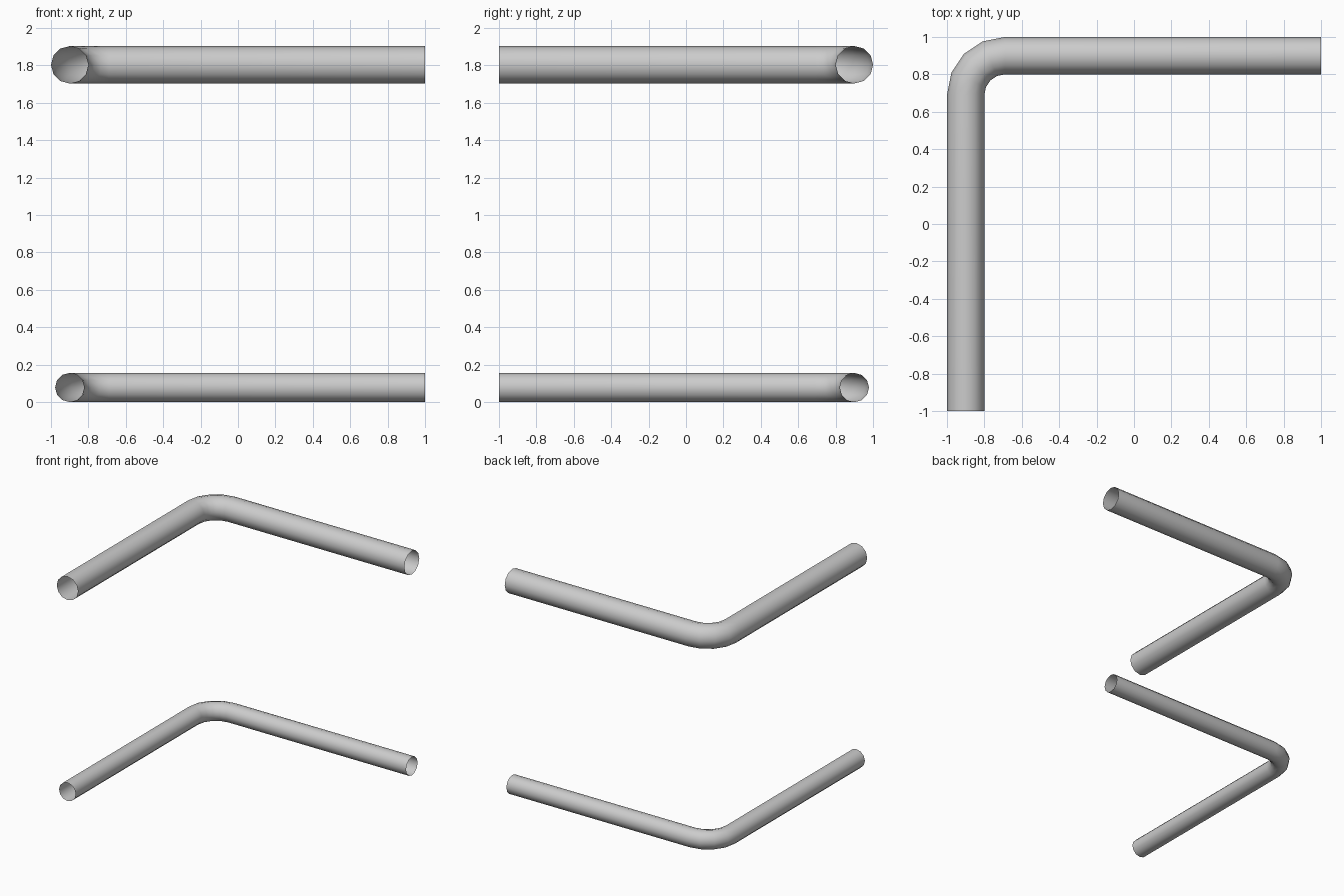
import bpy, bmesh
from math import sin, cos, pi

if "Cube" in bpy.data.objects:
    bpy.data.objects.remove(bpy.data.objects["Cube"])

SIDES, ARC_STEPS = 12, 4
CORNER, BEND = 0.9, 0.21      # centreline offset and bend radius


def pipe(name, radius, z):
    """Open-ended tube running along the left side, round a corner, and along the back."""
    c = CORNER - BEND
    # Path stations: centre and outward direction in plan
    stations = [(-CORNER, -1, -1, 0)]
    for i in range(ARC_STEPS + 1):
        a = pi - (pi / 2) * i / ARC_STEPS
        stations.append((-c + BEND * cos(a), c + BEND * sin(a), cos(a), sin(a)))
    stations.append((1, CORNER, 0, 1))

    bm = bmesh.new()
    rings = []
    for x, y, nx, ny in stations:
        ring = []
        for k in range(SIDES):
            t = 2 * pi * k / SIDES
            d = radius * cos(t)
            ring.append(bm.verts.new((x + nx * d, y + ny * d, z + radius * sin(t))))
        rings.append(ring)
    for a, b in zip(rings, rings[1:]):
        for k in range(SIDES):
            n = (k + 1) % SIDES
            bm.faces.new((a[k], b[k], b[n], a[n])).smooth = True
    bmesh.ops.recalc_face_normals(bm, faces=bm.faces)
    mesh = bpy.data.meshes.new(name)
    bm.to_mesh(mesh)
    bm.free()
    ob = bpy.data.objects.new(name, mesh)
    bpy.context.collection.objects.link(ob)


# Thicker upper rail and thinner lower rail
pipe("upper_rail", 0.1, 1.803)
pipe("lower_rail", 0.078, 0.078)
